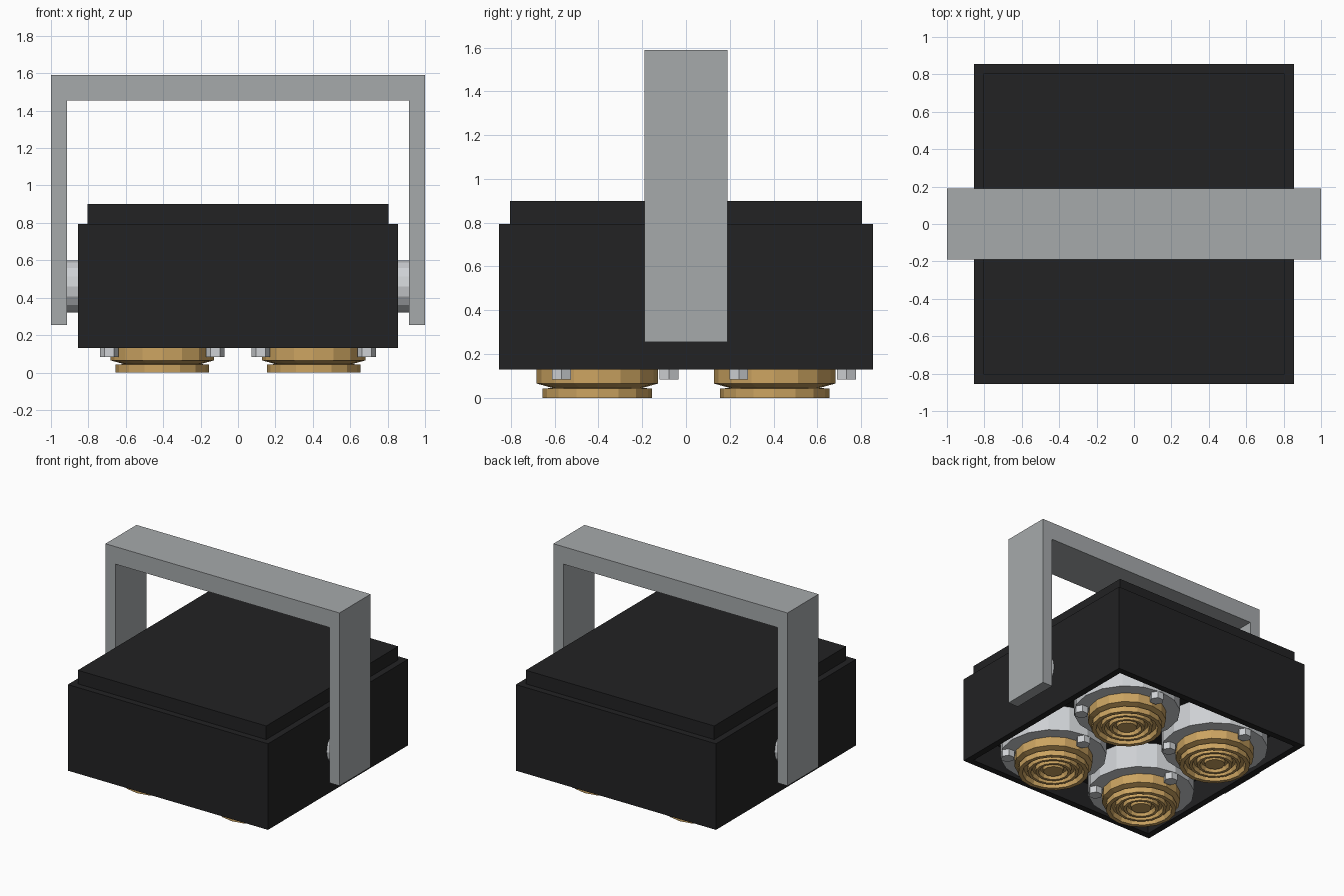
import bpy, bmesh
from math import cos, sin, pi, radians
from mathutils import Matrix

if "Cube" in bpy.data.objects:
    bpy.data.objects.remove(bpy.data.objects["Cube"])


def material(name, rgb):
    m = bpy.data.materials.new(name)
    m.diffuse_color = (*rgb, 1)
    m.use_nodes = True
    m.node_tree.nodes["Principled BSDF"].inputs["Base Color"].default_value = m.diffuse_color
    return m


BLACK = material("black_paint", (0.016, 0.016, 0.017))
GREY = material("grey_metal", (0.38, 0.40, 0.41))
STEEL = material("light_steel", (0.62, 0.64, 0.66))
GOLD = material("gold_glass", (0.60, 0.37, 0.12))


def finish(name, bm, mat):
    bmesh.ops.recalc_face_normals(bm, faces=bm.faces)
    me = bpy.data.meshes.new(name)
    bm.to_mesh(me)
    bm.free()
    me.materials.append(mat)
    ob = bpy.data.objects.new(name, me)
    bpy.context.collection.objects.link(ob)
    return ob


def box_bm(hx, hy, z0, z1):
    bm = bmesh.new()
    bmesh.ops.create_cube(bm, size=1, matrix=Matrix.Translation((0, 0, (z0 + z1) / 2))
                          @ Matrix.Diagonal((2 * hx, 2 * hy, z1 - z0, 1)))
    return bm


def lathe(name, profile, n, mat, matrix):
    """Revolve (radius, z) points about z and cap both ends."""
    bm = bmesh.new()
    rings = [[bm.verts.new((r * cos(2 * pi * i / n), r * sin(2 * pi * i / n), z))
              for i in range(n)] for r, z in profile]
    for a, b in zip(rings, rings[1:]):
        for i in range(n):
            j = (i + 1) % n
            bm.faces.new((a[i], a[j], b[j], b[i]))
    bm.faces.new(rings[0])
    bm.faces.new(rings[-1])
    bmesh.ops.transform(bm, matrix=matrix, verts=bm.verts)
    return finish(name, bm, mat)


# Housing: box with an open recess underneath
bm = box_bm(0.855, 0.855, 0.13, 0.795)
bottom = min(bm.faces, key=lambda f: f.calc_center_median().z)
bmesh.ops.inset_region(bm, faces=[bottom], thickness=0.07)
inner = bmesh.ops.extrude_face_region(bm, geom=[bottom])["geom"]
bmesh.ops.translate(bm, vec=(0, 0, 0.2),
                    verts=[g for g in inner if isinstance(g, bmesh.types.BMVert)])
if bottom.is_valid:
    bmesh.ops.delete(bm, geom=[bottom], context='FACES_ONLY')
finish("housing", bm, BLACK)

# Raised lid
finish("lid", box_bm(0.805, 0.805, 0.795, 0.90), BLACK)

# U-shaped mounting bracket
bm = bmesh.new()
outline = [(-1, 0.255), (-1, 1.59), (1, 1.59), (1, 0.255),
           (0.915, 0.255), (0.915, 1.455), (-0.915, 1.455), (-0.915, 0.255)]
face = bm.faces.new([bm.verts.new((x, -0.19, z)) for x, z in outline])
ext = bmesh.ops.extrude_face_region(bm, geom=[face])["geom"]
bmesh.ops.translate(bm, vec=(0, 0.38, 0),
                    verts=[g for g in ext if isinstance(g, bmesh.types.BMVert)])
finish("bracket", bm, GREY)

# Pivots joining the bracket to the housing
for side, x in (("left", -0.885), ("right", 0.885)):
    lathe(side + "_pivot", [(0.14, -0.035), (0.14, 0.035)], 16, STEEL,
          Matrix.Translation((x, 0, 0.46)) @ Matrix.Rotation(radians(90), 4, 'Y'))

# Four lamps: drum, ribbed lens and three hex bolts each
DRUM = [(0.377, 0.335), (0.377, 0.135)]
LENS = [(0.277, 0.14), (0.277, 0.065), (0.205, 0.045), (0.25, 0.042), (0.25, 0),
        (0.22, 0), (0.21, 0.035), (0.185, 0.035), (0.18, 0.005), (0.16, 0.005),
        (0.15, 0.035), (0.13, 0.035), (0.125, 0.005), (0.105, 0.005),
        (0.095, 0.035), (0.075, 0.035), (0.07, 0.01)]
BOLT = [(0.05, 0.14), (0.05, 0.083)]
for row, y in (("front", -0.405), ("back", 0.405)):
    for side, x in (("left", -0.405), ("right", 0.405)):
        tag = f"{row}_{side}_"
        at = Matrix.Translation((x, y, 0))
        lathe(tag + "lamp_drum", DRUM, 16, STEEL, at)
        lathe(tag + "lens", LENS, 16, GOLD, at)
        for k in range(3):
            a = radians(90 + 120 * k)
            lathe(f"{tag}bolt_{k + 1}", BOLT, 6, STEEL,
                  Matrix.Translation((x + 0.328 * cos(a), y + 0.328 * sin(a), 0)))
